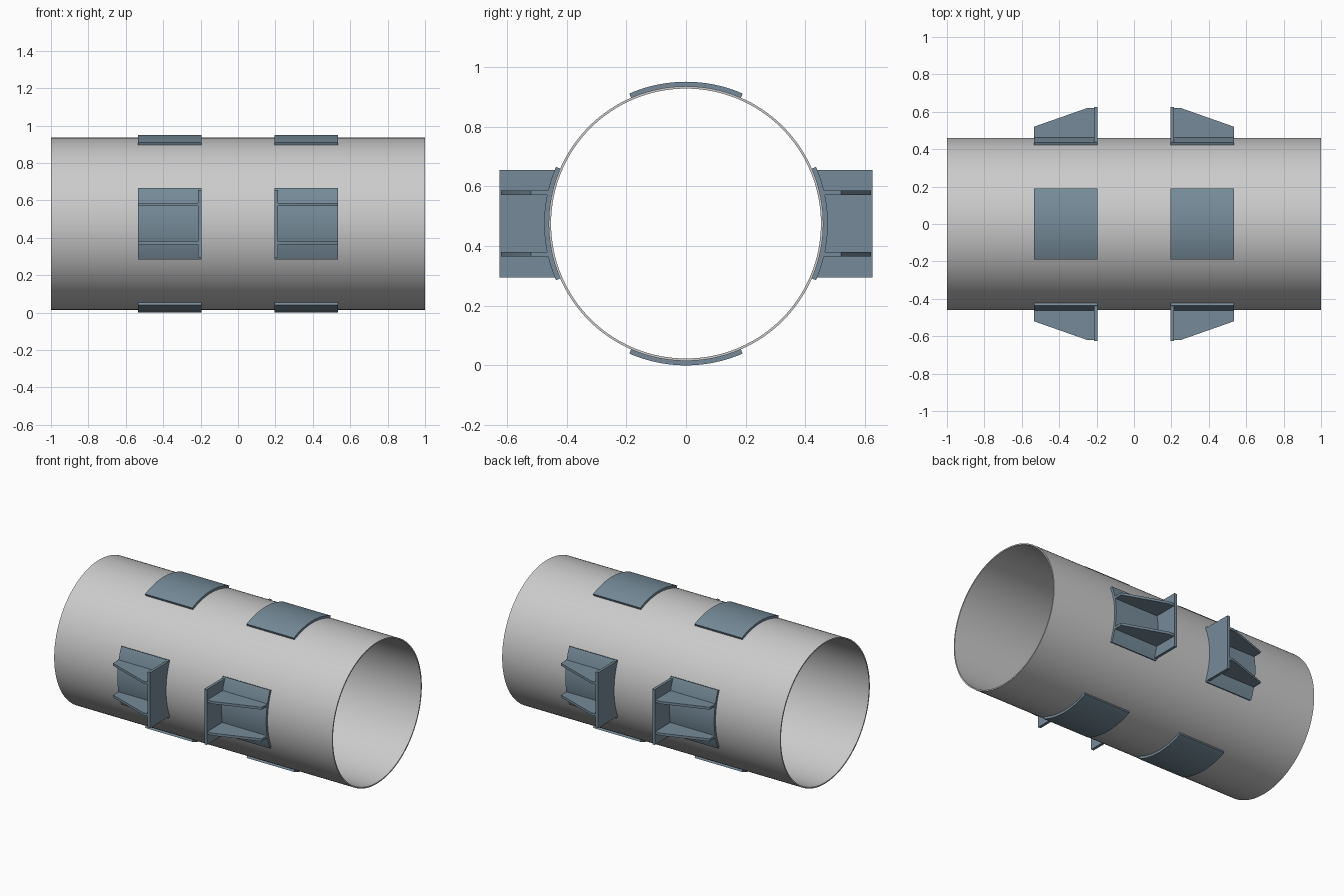
import bpy, bmesh
from math import sin, cos, pi, asin
from mathutils import Vector

if "Cube" in bpy.data.objects:
    bpy.data.objects.remove(bpy.data.objects["Cube"])

CZ = 0.475                       # height of the pipe axis
R_IN, R_OUT, R_PAD = 0.452, 0.46, 0.475
X0, X1 = 0.195, 0.535            # saddle extent along the pipe

steel = bpy.data.materials.new("blue_grey_steel")
steel.diffuse_color = (0.18, 0.26, 0.32, 1)
steel.use_nodes = True
steel.node_tree.nodes["Principled BSDF"].inputs["Base Color"].default_value = steel.diffuse_color


def finish(name, bm, mat=None, mirror=None):
    bmesh.ops.recalc_face_normals(bm, faces=bm.faces)
    me = bpy.data.meshes.new(name)
    bm.to_mesh(me)
    bm.free()
    ob = bpy.data.objects.new(name, me)
    ob.location.z = CZ
    bpy.context.collection.objects.link(ob)
    if mat:
        me.materials.append(mat)
    bpy.ops.object.select_all(action='DESELECT')
    ob.select_set(True)
    bpy.context.view_layer.objects.active = ob
    bpy.ops.object.shade_smooth_by_angle(angle=0.5)
    if mirror:
        m = ob.modifiers.new("Mirror", 'MIRROR')
        m.use_axis = [a in mirror for a in "XYZ"]
        m.use_mirror_merge = False
    return ob


def prism(name, pts, offset, mirror):
    """Extrude a closed outline along the offset vector."""
    bm = bmesh.new()
    face = bm.faces.new([bm.verts.new(p) for p in pts])
    ext = bmesh.ops.extrude_face_region(bm, geom=[face], use_keep_orig=True)
    verts = [v for v in ext["geom"] if isinstance(v, bmesh.types.BMVert)]
    bmesh.ops.translate(bm, verts=verts, vec=Vector(offset))
    return finish(name, bm, steel, mirror)


def arc(r, mid, half, x, n=24):
    angles = [mid - half + 2 * half * i / n for i in range(n + 1)]
    return [(x, r * cos(a), r * sin(a)) for a in angles]


# Main pipe: open tube with a thin wall
bm = bmesh.new()
N = 128
rings = [[bm.verts.new((x, r * cos(2 * pi * i / N), r * sin(2 * pi * i / N)))
          for i in range(N)]
         for x, r in ((-1, R_OUT), (1, R_OUT), (1, R_IN), (-1, R_IN))]
for k in range(4):
    a, b = rings[k], rings[(k + 1) % 4]
    for i in range(N):
        j = (i + 1) % N
        bm.faces.new((a[i], a[j], b[j], b[i]))
finish("pipe", bm)

# Curved saddle pads on top, bottom and both sides
half = asin(0.19 / R_PAD)
for name, mid, mirror in (("saddle_pads_top_bottom", pi / 2, "XZ"),
                          ("saddle_pads_sides", 0, "XY")):
    outline = arc(R_PAD, mid, half, X0) + arc(R_OUT - 0.001, mid, half, X0)[::-1]
    prism(name, outline, (X1 - X0, 0, 0), mirror)

# Upright thrust plates, inner edge cut to the pad curve
plate = arc(R_PAD - 0.005, 0, asin(0.18 / (R_PAD - 0.005)), X0)
plate += [(X0, 0.625, 0.18), (X0, 0.625, -0.18)]
prism("thrust_plates", plate, (0.018, 0, 0), "XY")

# Tapered gussets, two behind each plate
z = 0.095
gusset = [(X0 + 0.015, 0.455, z), (X1, 0.455, z), (X1, 0.52, z),
          (0.25, 0.62, z), (X0 + 0.015, 0.62, z)]
prism("gussets", gusset, (0, 0, 0.016), "XYZ")
